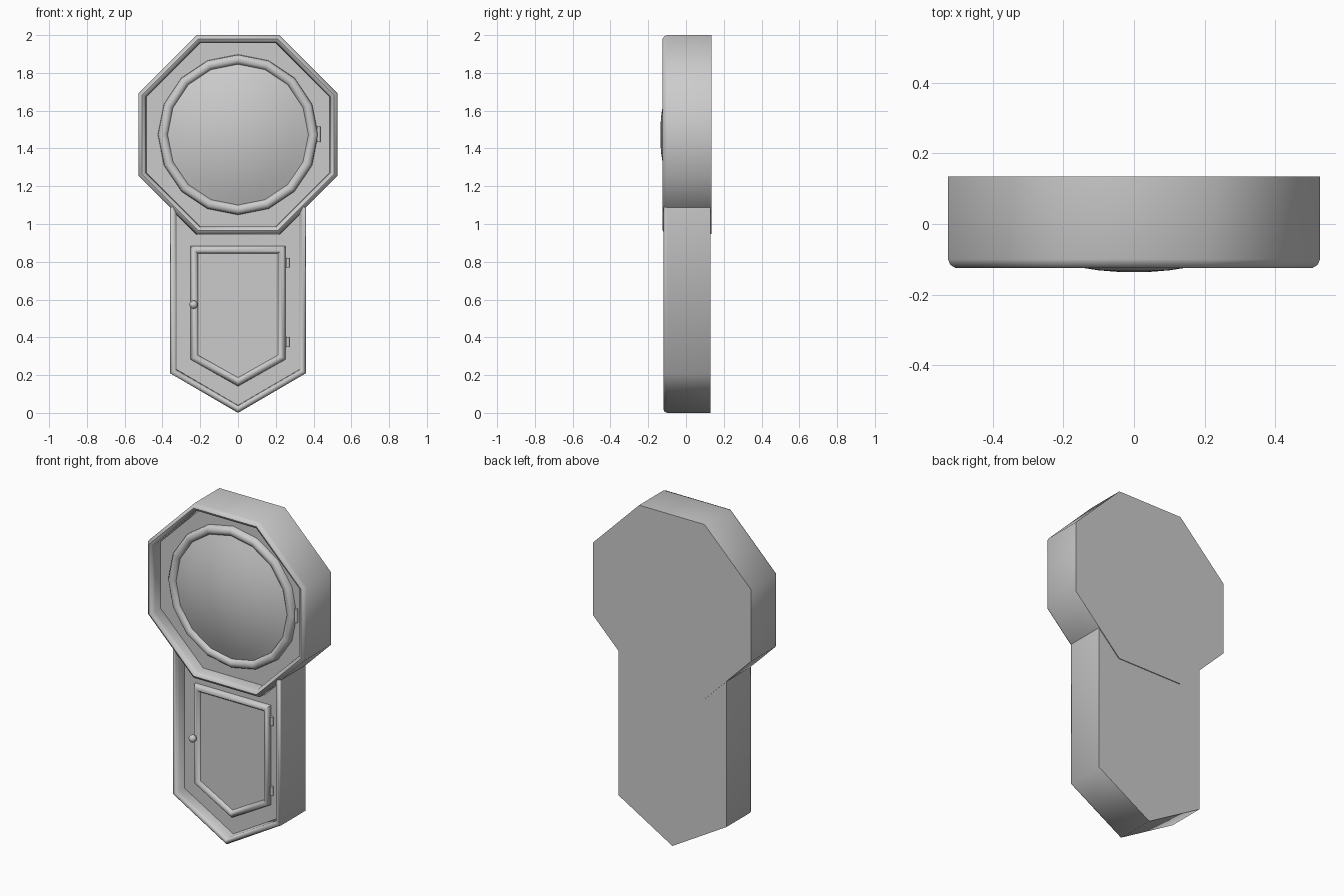
import bpy, bmesh, math
from mathutils import Vector

if "Cube" in bpy.data.objects:
    bpy.data.objects.remove(bpy.data.objects["Cube"])

CZ = 1.473  # height of the dial centre


def ngon(radius, sides, turn=0.0):
    return [(radius * math.cos(turn + 2 * math.pi * i / sides),
             CZ + radius * math.sin(turn + 2 * math.pi * i / sides)) for i in range(sides)]


def inset(outline, d):
    # mitred inset of a counter-clockwise outline in the xz plane
    pts = [Vector(p) for p in outline]
    out = []
    for i, p in enumerate(pts):
        a = (p - pts[i - 1]).normalized()
        b = (pts[(i + 1) % len(pts)] - p).normalized()
        na, nb = Vector((-a.y, a.x)), Vector((-b.y, b.x))
        out.append(p + (na + nb) * d / (1 + na.dot(nb)))
    return out


def finish(name, bm, angle):
    bmesh.ops.recalc_face_normals(bm, faces=bm.faces)
    mesh = bpy.data.meshes.new(name)
    bm.to_mesh(mesh)
    bm.free()
    ob = bpy.data.objects.new(name, mesh)
    bpy.context.collection.objects.link(ob)
    bpy.ops.object.select_all(action='DESELECT')
    ob.select_set(True)
    bpy.context.view_layer.objects.active = ob
    bpy.ops.object.shade_smooth_by_angle(angle=math.radians(angle))
    return ob


def loft(name, outline, profile, back=False, front=False, angle=50):
    # profile is a list of (inset, y) rings along the outline
    bm = bmesh.new()
    rings = [[bm.verts.new((p.x, y, p.y)) for p in inset(outline, d)] for d, y in profile]
    n = len(outline)
    for r, s in zip(rings, rings[1:]):
        for i in range(n):
            j = (i + 1) % n
            bm.faces.new((r[i], r[j], s[j], s[i]))
    if back:
        bm.faces.new(rings[0])
    if front:
        bm.faces.new(rings[-1])
    return finish(name, bm, angle)


# octagonal head with rounded rim and recessed face
head = ngon(0.527 / math.cos(math.pi / 8), 8, math.pi / 8)
loft("head_case", head,
     [(0, 0.135), (0, -0.10), (0.006, -0.115), (0.02, -0.124),
      (0.033, -0.118), (0.04, -0.10), (0.042, -0.045)], True, True)

# lower case with pointed bottom, its top tucked under the head rim
body = [(0, 0.0), (0.36, 0.21), (0.36, 1.134), (0.205, 0.979),
        (-0.205, 0.979), (-0.36, 1.134), (-0.36, 0.21)]
loft("lower_case", body,
     [(0, 0.13), (0, -0.10), (0.005, -0.113), (0.016, -0.12),
      (0.027, -0.114), (0.033, -0.10), (0.035, -0.045)], True, True, 62)

# dial bezel and domed glass
bead = [(0, -0.04), (0.003, -0.063), (0.015, -0.077), (0.035, -0.077),
        (0.05, -0.066), (0.054, -0.04)]
loft("dial_bezel", ngon(0.425, 16, math.pi / 2), bead)
loft("dial_glass", ngon(0.375, 16, math.pi / 2),
     [((0.375 - r) * math.cos(math.pi / 16), -0.137 + 0.57 * r * r)
      for r in (0.375, 0.31, 0.24, 0.17, 0.10, 0.04)], front=True)

# door frame and pane
door = [(0, 0.14), (0.253, 0.283), (0.253, 0.885), (-0.253, 0.885), (-0.253, 0.283)]
loft("door_frame", door,
     [(0, -0.04), (0.003, -0.058), (0.014, -0.072), (0.028, -0.072),
      (0.039, -0.06), (0.043, -0.04)], angle=62)
loft("door_pane", door, [(0.03, -0.042), (0.03, -0.052)], True, True, 30)

# hinges
for i, (x, z, h) in enumerate([(0.427, 1.475, 0.08), (0.264, 0.795, 0.052), (0.264, 0.375, 0.052)]):
    bm = bmesh.new()
    bmesh.ops.create_cone(bm, cap_ends=True, segments=10, radius1=0.01, radius2=0.01, depth=h)
    bmesh.ops.translate(bm, vec=(x, -0.055, z), verts=bm.verts)
    finish(f"hinge_{i + 1}", bm, 40)

# door knob and stem
bm = bmesh.new()
bmesh.ops.create_uvsphere(bm, u_segments=12, v_segments=8, radius=0.022)
bmesh.ops.translate(bm, vec=(-0.235, -0.097, 0.573), verts=bm.verts)
finish("door_knob", bm, 60)
bpy.ops.mesh.primitive_cylinder_add(vertices=10, radius=0.009, depth=0.04,
                                    location=(-0.235, -0.075, 0.573),
                                    rotation=(math.pi / 2, 0, 0))
bpy.context.object.name = "knob_stem"
bpy.ops.object.shade_smooth_by_angle(angle=math.radians(40))
